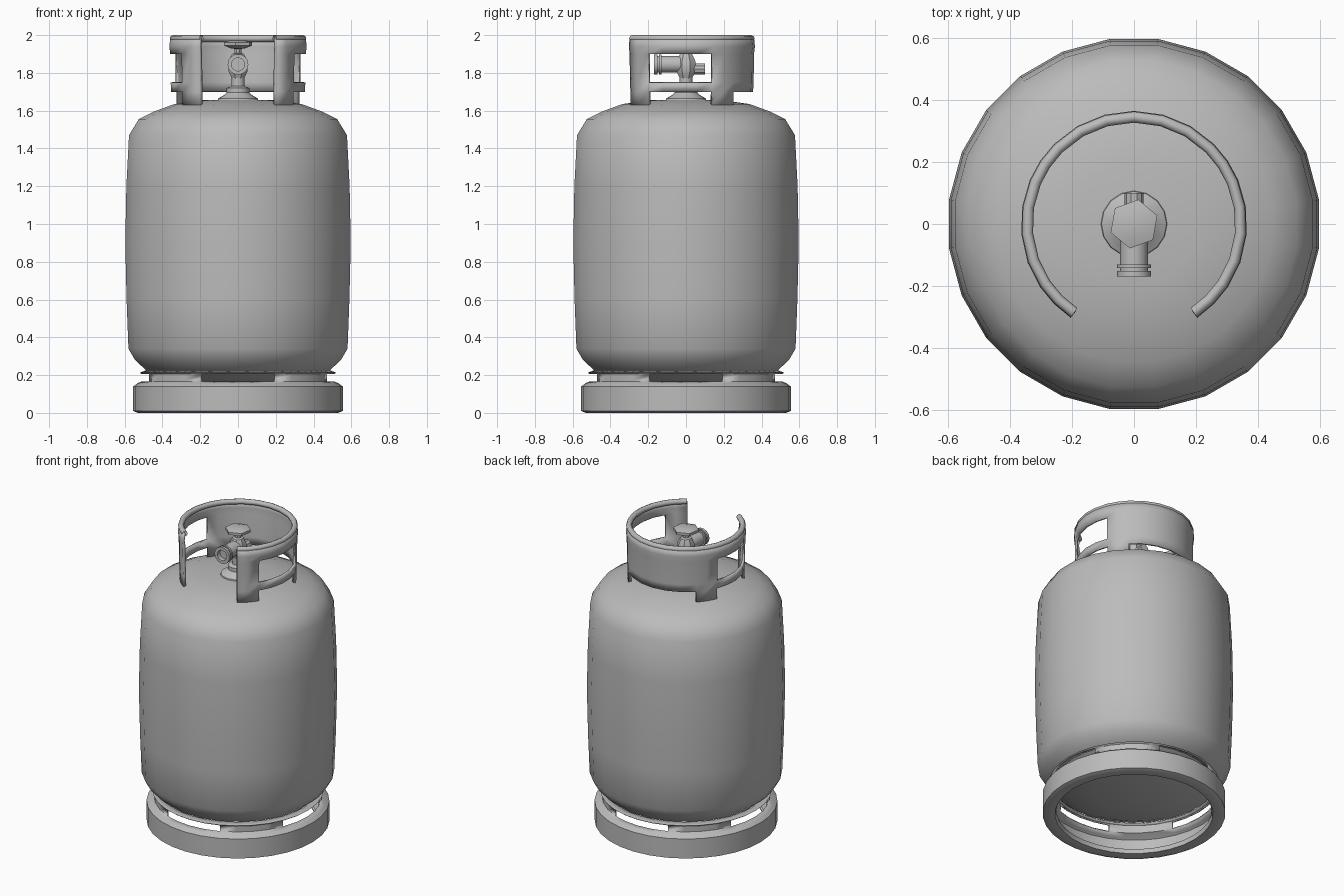
import bpy, bmesh
from math import sin, cos, radians, degrees, pi
from mathutils import Matrix

cube = bpy.data.objects.get("Cube")
if cube:
    bpy.data.objects.remove(cube, do_unlink=True)

grey = bpy.data.materials.new("steel_grey")
grey.use_nodes = True
COLOUR = (0.5, 0.5, 0.5, 1)
grey.diffuse_color = COLOUR
shader = next(n for n in grey.node_tree.nodes if n.type == "BSDF_PRINCIPLED")
shader.inputs["Base Color"].default_value = COLOUR


def sweep(name, profile, angles, keep=None, wall=0, matrix=None, smooth=35):
    """Turn a (radius, height) profile through the angles; keep() cuts openings."""
    bm = bmesh.new()
    grid = [[bm.verts.new((r * cos(radians(a)), r * sin(radians(a)), z)) for a in angles]
            for r, z in profile]
    for j in range(len(profile) - 1):
        for i in range(len(angles) - 1):
            a = (angles[i] + angles[i + 1]) / 2
            z = (profile[j][1] + profile[j + 1][1]) / 2
            if keep is None or keep(a, z):
                bm.faces.new((grid[j][i], grid[j][i + 1], grid[j + 1][i + 1], grid[j + 1][i]))
    bmesh.ops.remove_doubles(bm, verts=bm.verts, dist=0.0005)
    bmesh.ops.delete(bm, geom=[v for v in bm.verts if not v.link_faces], context="VERTS")
    if matrix:
        bm.transform(matrix)
    mesh = bpy.data.meshes.new(name)
    bm.to_mesh(mesh)
    bm.free()
    mesh.materials.append(grey)
    obj = bpy.data.objects.new(name, mesh)
    bpy.context.collection.objects.link(obj)
    if wall:
        mod = obj.modifiers.new("wall", "SOLIDIFY")
        mod.thickness = wall
        mod.offset = -1
    bpy.ops.object.select_all(action="DESELECT")
    obj.select_set(True)
    bpy.context.view_layer.objects.active = obj
    bpy.ops.object.shade_smooth_by_angle(angle=radians(smooth))
    return obj


def circle(n, start=0):
    return [start + 360 * i / n for i in range(n + 1)]


# Pressure vessel
sweep("tank_body", [(0, 0.13), (0.25, 0.15), (0.40, 0.185), (0.49, 0.225), (0.55, 0.28),
                    (0.585, 0.34), (0.595, 0.6), (0.602, 0.9), (0.596, 1.2), (0.582, 1.47),
                    (0.53, 1.555), (0.45, 1.595), (0.34, 1.635), (0.2, 1.655), (0, 1.66)],
      circle(24, 7.5), smooth=50)


# Foot ring with four drain slots
def foot_wall(a, z):
    return not (0.17 < z < 0.2 and abs((a + 45) % 90 - 45) < 21)


sweep("foot_ring", [(0.47, 0.03), (0.48, 0.005), (0.53, 0), (0.555, 0.01), (0.555, 0.14),
                    (0.535, 0.155), (0.51, 0.167), (0.51, 0.205), (0.52, 0.213), (0.49, 0.225)],
      circle(32), foot_wall, wall=0.012)


# Guard collar: open at the front, a window each side, four legs
def collar_wall(a, z):
    side = abs(a - 90)            # angle away from the back
    front_leg = side > 124
    back_leg = 45 < side < 67
    if z < 1.70:
        return front_leg or back_leg
    return not (67 < side < 124 and 1.75 < z < 1.90)


half = [0, 15, 30, 45, 56, 67, 81, 95, 110, 124, 135, 146]
collar_angles = [90 - s for s in reversed(half)] + [90 + s for s in half[1:]]
sweep("guard_collar", [(0.355, 1.63), (0.355, 1.70), (0.358, 1.75), (0.36, 1.90),
                       (0.365, 1.94), (0.36, 1.985)],
      collar_angles, collar_wall, wall=0.018)

# Rolled rim along the collar top
rim = [(0.345 + 0.018 * cos(t * pi / 4), 1.982 + 0.018 * sin(t * pi / 4)) for t in range(9)]
sweep("collar_rim", rim, collar_angles, smooth=60)

# Valve
sweep("valve_flange", [(0.11, 1.645), (0.105, 1.665), (0.07, 1.685), (0.06, 1.695), (0.06, 1.72),
                       (0.035, 1.73), (0.035, 1.79), (0, 1.79)], circle(16))
sweep("valve_block", [(0, 1.765), (0.035, 1.77), (0.055, 1.81), (0.055, 1.86), (0.035, 1.90),
                      (0.02, 1.905), (0.02, 1.95), (0, 1.95)], circle(8, 22.5))
sweep("hand_wheel", [(0, 1.925), (0.04, 1.93), (0.08, 1.945), (0.08, 1.962), (0.045, 1.972),
                     (0, 1.972)], circle(6, 20))

# Side outlet with thread rings at the front, relief stub at the back
forward = Matrix.Translation((0, 0, 1.845)) @ Matrix.Rotation(pi / 2, 4, "X")
sweep("valve_outlet", [(0, 0), (0.045, 0), (0.045, 0.13), (0.055, 0.13), (0.055, 0.142),
                       (0.045, 0.142), (0.045, 0.152), (0.055, 0.152), (0.055, 0.17),
                       (0.035, 0.17), (0.035, 0.14), (0, 0.14)], circle(14), matrix=forward)
backward = Matrix.Translation((0, 0, 1.82)) @ Matrix.Rotation(-pi / 2, 4, "X")
sweep("relief_stub", [(0, 0), (0.03, 0), (0.03, 0.1), (0, 0.1)], circle(10), matrix=backward)
